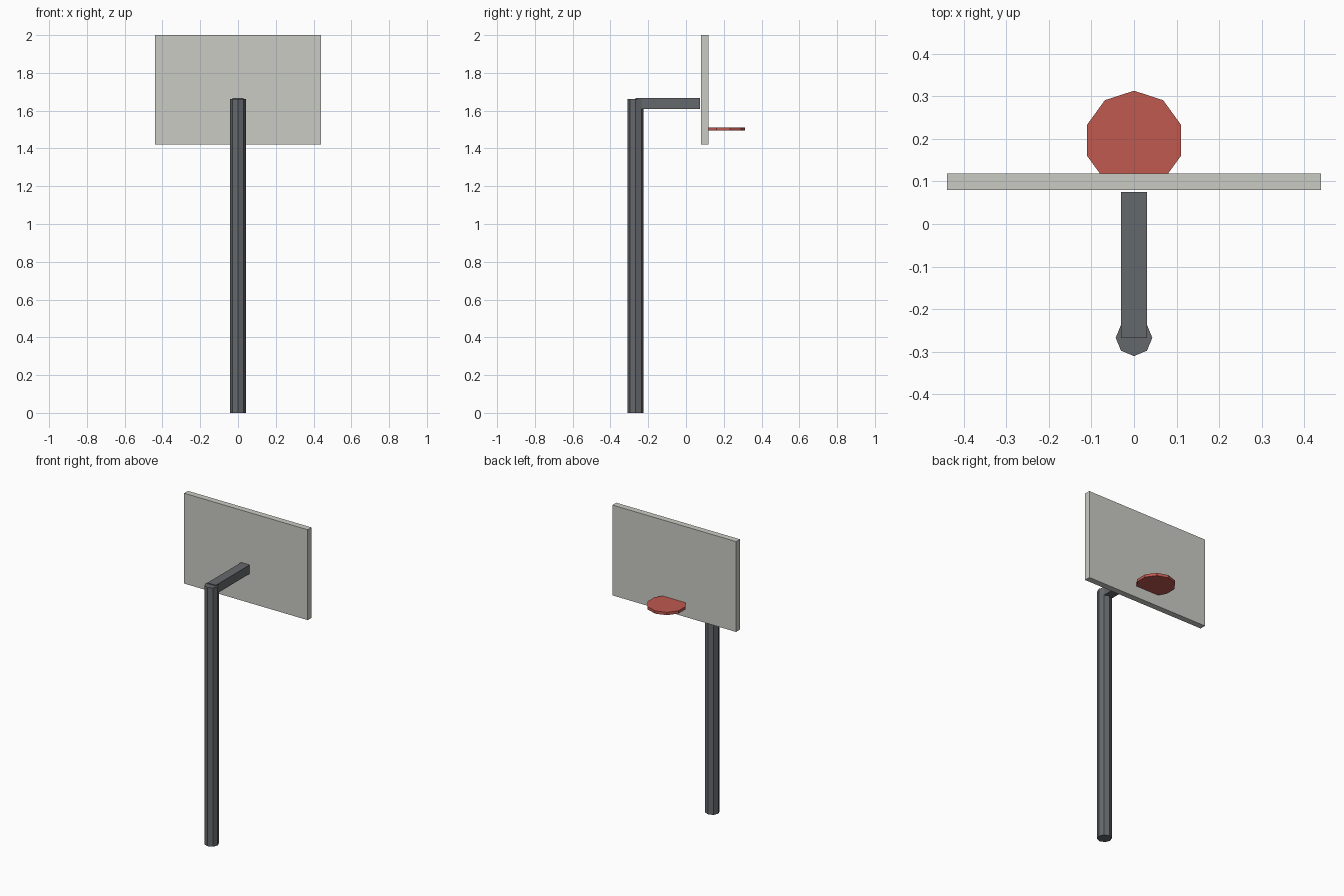
import bpy, math

if "Cube" in bpy.data.objects:
    bpy.data.objects.remove(bpy.data.objects["Cube"])


def colour(name, rgb):
    mat = bpy.data.materials.new(name)
    mat.diffuse_color = (*rgb, 1)
    mat.use_nodes = True
    mat.node_tree.nodes["Principled BSDF"].inputs["Base Color"].default_value = mat.diffuse_color
    return mat


def finish(name, mat):
    ob = bpy.context.object
    ob.name = name
    bpy.ops.object.transform_apply(location=False, rotation=True, scale=True)
    ob.data.materials.append(mat)
    return ob


def box(name, x, y, z, mat):
    mid = [(a + b) / 2 for a, b in (x, y, z)]
    bpy.ops.mesh.primitive_cube_add(size=1, location=mid)
    bpy.context.object.scale = [b - a for a, b in (x, y, z)]
    return finish(name, mat)


def disc(name, sides, radius, y, z, mat):
    # flat-sided upright prism with a corner on the +y axis
    bpy.ops.mesh.primitive_cylinder_add(vertices=sides, radius=radius, depth=z[1] - z[0],
                                        location=(0, y, (z[0] + z[1]) / 2))
    return finish(name, mat)


steel = colour("dark_steel", (0.13, 0.14, 0.15))
board = colour("pale_board", (0.6, 0.6, 0.56))
red = colour("red_rim", (0.52, 0.1, 0.08))

# Octagonal pole and the arm reaching forward from its top
disc("pole", 8, 0.043, -0.267, (0, 1.661), steel)
box("arm", (-0.03, 0.03), (-0.267, 0.075), (1.61, 1.667), steel)

# Backboard
box("backboard", (-0.439, 0.439), (0.08, 0.119), (1.42, 2.0), board)

# Ten-sided solid rim, its rear buried in the board
disc("rim", 10, 0.1163, 0.1965, (1.494, 1.512), red)
